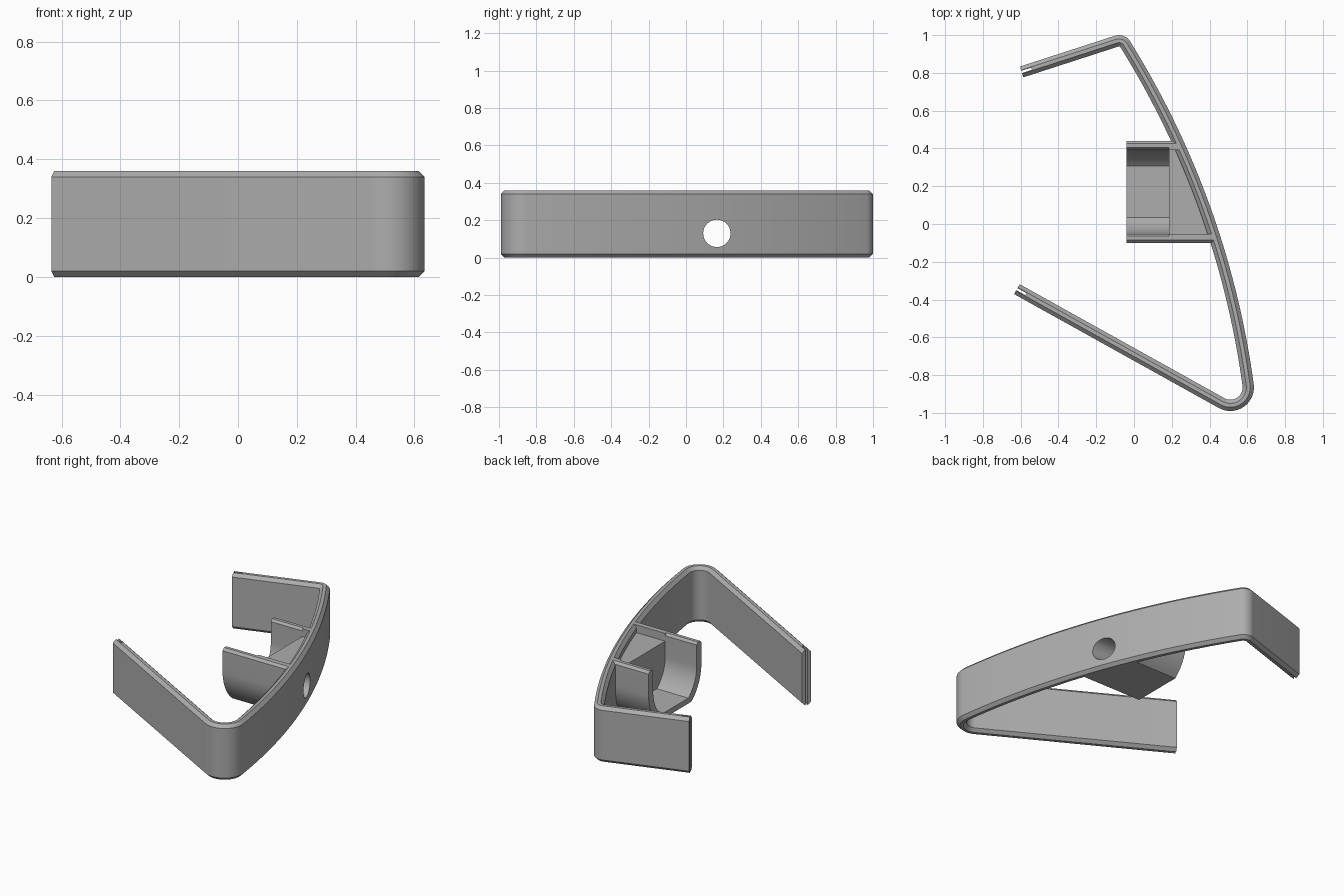
import bpy, bmesh, math
from mathutils import Vector

if "Cube" in bpy.data.objects:
    bpy.data.objects.remove(bpy.data.objects["Cube"])

GREY = bpy.data.materials.new("plain grey plastic")
GREY.use_nodes = True
GREY.diffuse_color = (0.42, 0.42, 0.42, 1)
GREY.node_tree.nodes["Principled BSDF"].inputs["Base Color"].default_value = (0.42, 0.42, 0.42, 1)

HEIGHT, HALF, CHAMFER = 0.36, 0.03, 0.02


def make_object(name, bm):
    bmesh.ops.recalc_face_normals(bm, faces=bm.faces)
    mesh = bpy.data.meshes.new(name)
    bm.to_mesh(mesh)
    bm.free()
    mesh.materials.append(GREY)
    obj = bpy.data.objects.new(name, mesh)
    bpy.context.collection.objects.link(obj)
    return obj


def prism(name, points, axis, start, end):
    """Extrude a flat outline along x or z."""
    bm = bmesh.new()
    place = (lambda p: (start, *p)) if axis == "x" else (lambda p: (*p, start))
    face = bm.faces.new([bm.verts.new(place(p)) for p in points])
    moved = bmesh.ops.extrude_face_region(bm, geom=[face])["geom"]
    step = Vector((end - start, 0, 0)) if axis == "x" else Vector((0, 0, end - start))
    bmesh.ops.translate(bm, vec=step, verts=[g for g in moved if isinstance(g, bmesh.types.BMVert)])
    return make_object(name, bm)


def combine(target, tool, operation="DIFFERENCE"):
    """Apply a boolean and discard its helper."""
    mod = target.modifiers.new("cut", "BOOLEAN")
    mod.operation, mod.object, mod.solver = operation, tool, "EXACT"
    bpy.context.view_layer.objects.active = target
    bpy.ops.object.modifier_apply(modifier=mod.name)
    bpy.data.objects.remove(tool)


def arc(cx, cy, r, a0, a1, steps):
    return [(cx + r * math.cos(math.radians(a0 + (a1 - a0) * i / steps)),
             cy + r * math.sin(math.radians(a0 + (a1 - a0) * i / steps))) for i in range(steps + 1)]


# Centre line: long arm, tight bend, bowed back, tight bend, short arm
low_bend = arc(0.51, -0.865, 0.095, -119, 7.7, 16)
high_bend = arc(-0.08, 0.93, 0.04, 31.9, 108, 12)
a, b = Vector(low_bend[-1]), Vector(high_bend[0])
turn = math.radians(12.1)
radius = (b - a).length / 2 / math.sin(turn)
side = Vector((b.y - a.y, a.x - b.x)).normalized()
middle = (a + b) / 2 - side * radius * math.cos(turn)
heading = math.degrees(math.atan2(side.y, side.x))
bow = arc(middle.x, middle.y, radius, heading - 12.1, heading + 12.1, 24)
path = [Vector(p) for p in [(-0.62, -0.345)] + low_bend + bow[1:-1] + high_bend + [(-0.595, 0.805)]]

# Bent band with chamfered rims
section = [(-HALF, CHAMFER), (-HALF + CHAMFER, 0), (HALF - CHAMFER, 0), (HALF, CHAMFER)]
section += [(u, HEIGHT - z) for u, z in reversed(section)]
bm = bmesh.new()
rings = []
for i, p in enumerate(path):
    before = (p - path[i - 1]).normalized() if i else Vector((0, 0))
    after = (path[i + 1] - p).normalized() if i < len(path) - 1 else Vector((0, 0))
    t = (before + after).normalized()
    rings.append([bm.verts.new((p.x + t.y * u, p.y - t.x * u, z)) for u, z in section])
for r0, r1 in zip(rings, rings[1:]):
    for k in range(len(section)):
        n = (k + 1) % len(section)
        bm.faces.new((r0[k], r0[n], r1[n], r1[k]))
bm.faces.new(rings[0])
bm.faces.new(rings[-1])
band = make_object("bent_band", bm)

# Narrow slots in the two arm tips
for tip, inner in ((path[0], path[1]), (path[-1], path[-2])):
    d = (inner - tip).normalized()
    n = Vector((-d.y, d.x)) * 0.006
    p, q = tip - d * 0.02, tip + d * 0.055
    combine(band, prism("slot_cutter", [p + n, p - n, q - n, q + n], "z", -0.1, 0.5))

# Round-bottomed cup running from its open mouth to the band
MID, ROUND = 0.17, 0.21


def trough(r, floor, top, flare):
    """Half outline of a flat-bottomed round trough, mirrored."""
    flat = math.degrees(math.asin((ROUND - floor) / r))
    half = [(y, z) for y, z in arc(0, ROUND, r, -flat, 0, 10)]
    half += [(r, HEIGHT - 0.015), (r + flare, HEIGHT)]
    if top > HEIGHT:
        half.append((r + flare, top))
    return [(MID + y, z) for y, z in half] + [(MID - y, z) for y, z in reversed(half)]


cup = prism("cup", trough(0.27, 0, HEIGHT, -0.015), "x", -0.04, 0.7)
combine(cup, prism("cup_cutter", trough(0.222, 0.035, 0.5, 0.012), "x", -0.2, 0.185))

# Recessed ledge between the cup and the band
ledge = [(MID - 0.222, 0.31), (MID + 0.222, 0.31), (MID + 0.222, 0.5), (MID - 0.222, 0.5)]
combine(cup, prism("ledge_cutter", ledge, "x", 0.17, 0.8))

# Trim the cup along the band's centre line
footprint = [(-0.5, -0.852)] + bow + [(-0.5, 0.951)]
combine(cup, prism("trim_helper", footprint, "z", -0.1, 0.6), "INTERSECT")

# Round hole through the band and cup back
for part in (band, cup):
    combine(part, prism("hole_cutter", arc(0.165, 0.13, 0.073, 0, 352.5, 47), "x", 0.1, 0.9))

for part in (band, cup):
    bpy.ops.object.select_all(action="DESELECT")
    part.select_set(True)
    bpy.context.view_layer.objects.active = part
    bpy.ops.object.shade_smooth_by_angle(angle=math.radians(30))
